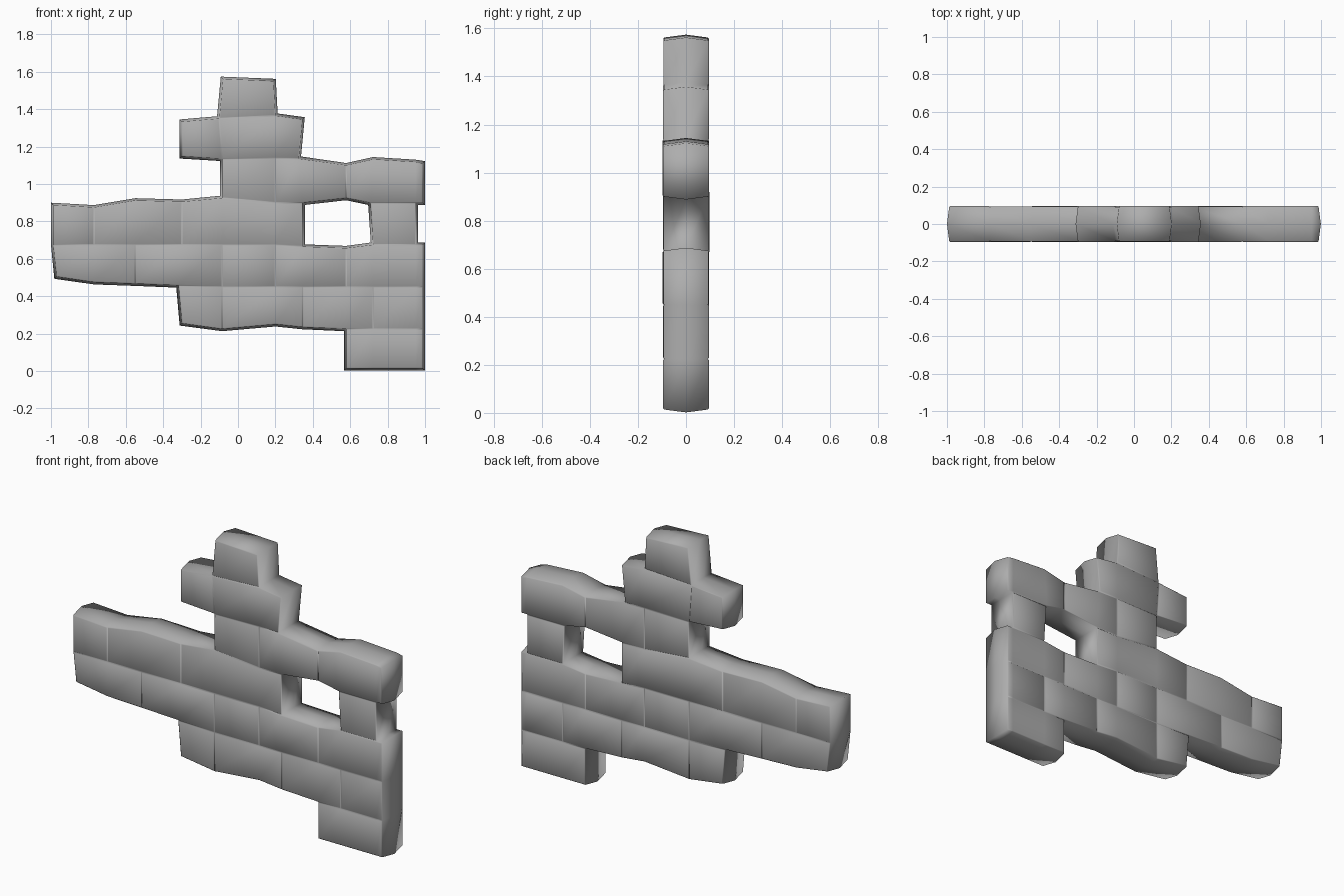
import bpy, bmesh, math, random

if "Cube" in bpy.data.objects:
    bpy.data.objects.remove(bpy.data.objects["Cube"])
random.seed(4)

# Shared brick columns and course heights of the ruined wall
X = [-0.988, -0.77, -0.55, -0.30, -0.085, 0.20, 0.345, 0.578, 0.722, 0.950, 0.987]
Z = [0.014, 0.225, 0.45, 0.675, 0.90, 1.135, 1.35, 1.56]
# Bricks in each course, as (first column, last column)
COURSES = [
    [(7, 10)],
    [(3, 4), (4, 6), (6, 8), (8, 10)],
    [(0, 2), (2, 4), (4, 5), (5, 7), (7, 10)],
    [(0, 1), (1, 3), (3, 6), (8, 9)],
    [(4, 5), (5, 7), (7, 10)],
    [(3, 4), (4, 6)],
    [(4, 5)],
]
# Worn heights that differ from their course line: (column, line) -> z
WORN_Z = {(3, 1): 0.255, (4, 1): 0.225, (5, 1): 0.25, (6, 1): 0.235, (0, 2): 0.505,
          (1, 2): 0.475, (2, 2): 0.467, (3, 2): 0.458, (0, 4): 0.888, (1, 4): 0.875,
          (2, 4): 0.912, (3, 4): 0.905, (4, 4): 0.925, (7, 4): 0.925, (6, 3): 0.665,
          (7, 3): 0.657, (3, 5): 1.148, (5, 5): 1.138, (7, 5): 1.10, (8, 5): 1.132,
          (9, 5): 1.118, (10, 5): 1.11, (3, 6): 1.333, (5, 6): 1.365, (6, 6): 1.345,
          (4, 7): 1.562, (5, 7): 1.55}
WORN_X = {(3, 2): -0.318, (0, 2): -0.97, (4, 6): -0.10, (4, 7): -0.08,
          (6, 5): 0.325, (5, 7): 0.19, (8, 4): 0.708}
HALF, RIDGE = 0.091, 0.012

cells = {(i, j) for j, row in enumerate(COURSES) for a, b in row for i in range(a, b)}

# Free edges of each cell: neighbour direction and edge corners
SIDES = [((0, -1), (0, 0), (1, 0)), ((1, 0), (1, 0), (1, 1)),
         ((0, 1), (1, 1), (0, 1)), ((-1, 0), (0, 1), (0, 0))]
rims, push = [], {}
for i, j in sorted(cells):
    for (dx, dz), a, b in SIDES:
        if (i + dx, j + dz) not in cells:
            ends = [(i + a[0], j + a[1]), (i + b[0], j + b[1])]
            rims.append(ends)
            for k in ends:
                push.setdefault(k, set()).add((dx, dz))

bm = bmesh.new()
points = {}


def point(k, side):
    """Wall vertex on the front (-1), ridge (0) or back (1)."""
    if (k, side) not in points:
        x, z = WORN_X.get(k, X[k[0]]), WORN_Z.get(k, Z[k[1]])
        if side == 0:
            x += RIDGE * sum(d[0] for d in push[k])
            z += RIDGE * sum(d[1] for d in push[k])
        points[k, side] = bm.verts.new((x, side * HALF, z))
    return points[k, side]


# Front and back brick faces
bricks = []
for side in (-1, 1):
    for j, row in enumerate(COURSES):
        for a, b in row:
            faces = []
            for i in range(a, b):
                loop = [(i, j), (i + 1, j), (i + 1, j + 1), (i, j + 1)][::-side]
                faces.append(bm.faces.new([point(k, side) for k in loop]))
            bricks.append(faces)

# Ridged outer edge and window edge
for a, b in rims:
    bm.faces.new([point(a, -1), point(a, 0), point(b, 0), point(b, -1)])
    bm.faces.new([point(a, 0), point(a, 1), point(b, 1), point(b, 0)])
bmesh.ops.recalc_face_normals(bm, faces=bm.faces[:])

# Raise each brick a little so the joints show
for faces in bricks:
    bmesh.ops.inset_region(bm, faces=faces, thickness=0.005, use_even_offset=True,
                           use_boundary=True, depth=random.uniform(0.003, 0.006))

mesh = bpy.data.meshes.new("brick_wall")
bm.to_mesh(mesh)
bm.free()
wall = bpy.data.objects.new("brick_wall", mesh)
bpy.context.collection.objects.link(wall)

# Dark grey stone
stone = bpy.data.materials.new("stone")
stone.diffuse_color = (0.42, 0.42, 0.42, 1)
stone.use_nodes = True
stone.node_tree.nodes["Principled BSDF"].inputs["Base Color"].default_value = stone.diffuse_color
mesh.materials.append(stone)

bpy.context.view_layer.objects.active = wall
wall.select_set(True)
bpy.ops.object.shade_smooth_by_angle(angle=math.radians(100))
